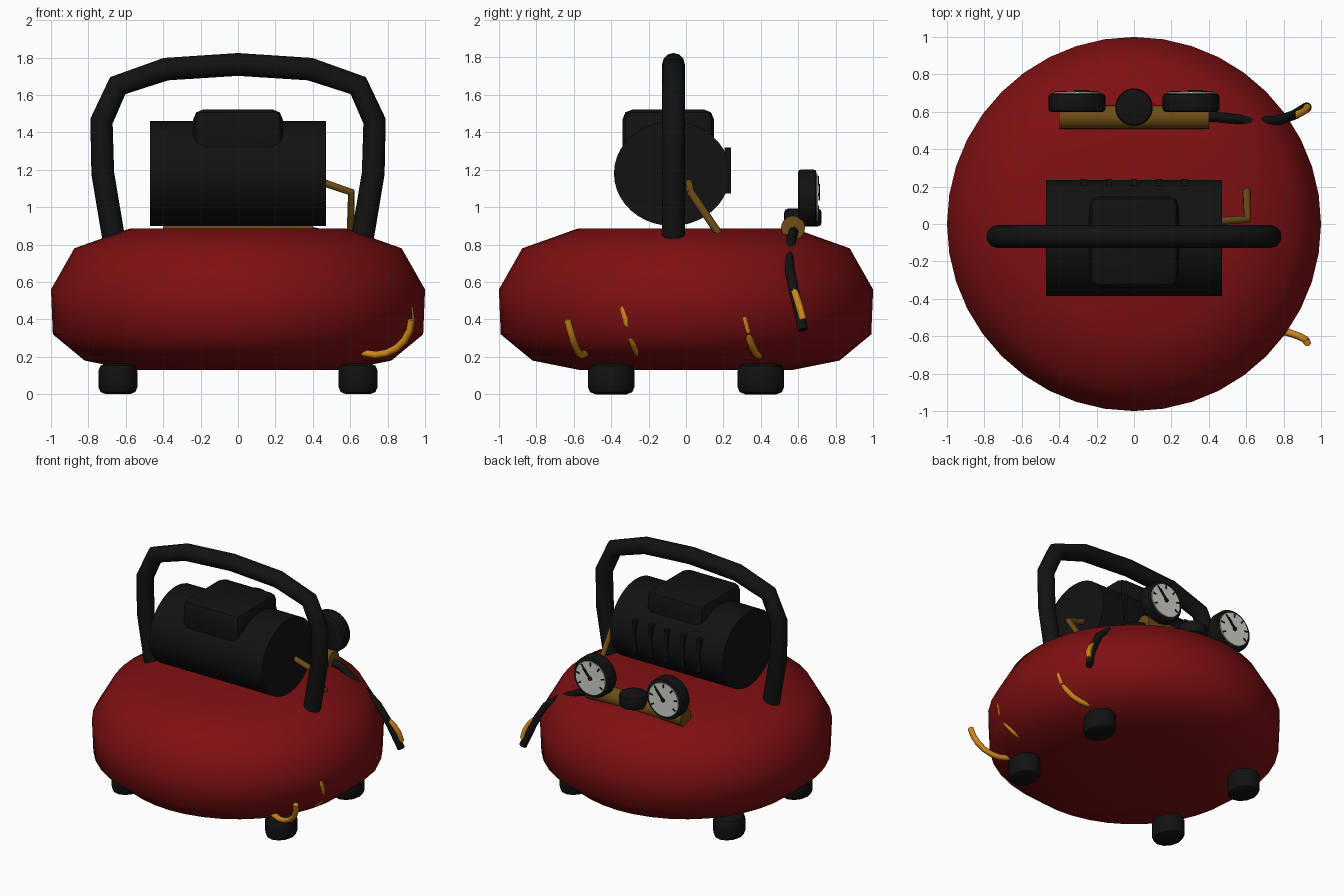
import bpy, bmesh, math
from mathutils import Matrix, Vector

if "Cube" in bpy.data.objects:
    bpy.data.objects.remove(bpy.data.objects["Cube"])


def material(name, rgb):
    m = bpy.data.materials.new(name)
    m.diffuse_color = (*rgb, 1)
    m.use_nodes = True
    m.node_tree.nodes["Principled BSDF"].inputs["Base Color"].default_value = m.diffuse_color
    return m


RED = material("tank red", (0.21, 0.005, 0.006))
BLACK = material("black", (0.006, 0.006, 0.006))
BRASS = material("brass", (0.16, 0.075, 0.008))
ORANGE = material("hose orange", (0.62, 0.24, 0.01))
WHITE = material("dial white", (0.62, 0.65, 0.58))


def finish(obj, mat, angle=40):
    obj.data.materials.clear()
    obj.data.materials.append(mat)
    bpy.ops.object.select_all(action='DESELECT')
    obj.select_set(True)
    bpy.context.view_layer.objects.active = obj
    bpy.ops.object.shade_smooth_by_angle(angle=math.radians(angle))
    return obj


def from_bmesh(name, bm, mat, bevel=0, angle=40):
    if bevel:
        edges = [e for e in bm.edges if e.calc_face_angle(0) > math.radians(50)]
        bmesh.ops.bevel(bm, geom=edges, offset=bevel, segments=2, profile=0.5, affect='EDGES')
    bmesh.ops.recalc_face_normals(bm, faces=bm.faces[:])
    me = bpy.data.meshes.new(name)
    bm.to_mesh(me)
    bm.free()
    obj = bpy.data.objects.new(name, me)
    bpy.context.collection.objects.link(obj)
    return finish(obj, mat, angle)


def box(name, centre, size, mat, bevel=0, turn=0):
    bm = bmesh.new()
    bmesh.ops.create_cube(bm, size=1)
    bmesh.ops.scale(bm, vec=size, verts=bm.verts)
    bmesh.ops.rotate(bm, matrix=Matrix.Rotation(turn, 3, 'Y'), verts=bm.verts)
    bmesh.ops.translate(bm, vec=centre, verts=bm.verts)
    return from_bmesh(name, bm, mat, bevel)


def cylinder(name, centre, radii, depth, axis, mat, bevel=0, sides=32):
    """radii are measured along the two axes across the cylinder, in x, y, z order"""
    bm = bmesh.new()
    bmesh.ops.create_cone(bm, cap_ends=True, segments=sides, radius1=1, radius2=1, depth=1)
    if axis != 'z':
        rot = Matrix.Rotation(math.pi / 2, 3, 'Y' if axis == 'x' else 'X')
        bmesh.ops.rotate(bm, matrix=rot, verts=bm.verts)
    a, b = radii
    scale = {'x': (depth, a, b), 'y': (a, depth, b), 'z': (a, b, depth)}[axis]
    bmesh.ops.scale(bm, vec=scale, verts=bm.verts)
    bmesh.ops.translate(bm, vec=centre, verts=bm.verts)
    return from_bmesh(name, bm, mat, bevel)


def tube(name, points, radius, mat, res=3):
    cu = bpy.data.curves.new(name, 'CURVE')
    cu.dimensions = '3D'
    cu.bevel_depth = radius
    cu.bevel_resolution = res
    cu.use_fill_caps = True
    sp = cu.splines.new('POLY')
    sp.points.add(len(points) - 1)
    for p, co in zip(sp.points, points):
        p.co = (*co, 1)
    obj = bpy.data.objects.new(name, cu)
    bpy.context.collection.objects.link(obj)
    bpy.ops.object.select_all(action='DESELECT')
    obj.select_set(True)
    bpy.context.view_layer.objects.active = obj
    bpy.ops.object.convert(target='MESH')
    return finish(bpy.context.view_layer.objects.active, mat, 50)


# Pancake tank, a turned profile
profile = [(0.57, 0.13), (0.82, 0.18), (0.99, 0.32), (1.0, 0.56), (0.875, 0.78), (0.58, 0.885)]
SIDES = 40
bm = bmesh.new()
rings = [[bm.verts.new((r * math.cos(2 * math.pi * i / SIDES), r * math.sin(2 * math.pi * i / SIDES), z))
          for i in range(SIDES)] for r, z in profile]
for low, high in zip(rings, rings[1:]):
    for i in range(SIDES):
        j = (i + 1) % SIDES
        bm.faces.new((low[i], low[j], high[j], high[i]))
bm.faces.new(rings[0][::-1])
bm.faces.new(rings[-1])
from_bmesh("tank", bm, RED, angle=60)

# Rubber feet
for sx in (-1, 1):
    for sy in (-1, 1):
        cylinder("foot", (sx * 0.642, sy * 0.4, 0.082), (0.105, 0.125), 0.164, 'z', BLACK, 0.04, 12)

# Motor, its top cover and rear cooling ribs
cylinder("motor", (0, -0.075, 1.18), (0.31, 0.28), 0.94, 'x', BLACK, 0, 40)
box("motor_cover", (0, -0.095, 1.39), (0.48, 0.49, 0.265), BLACK, 0.055)
for i in range(-2, 3):
    box("motor_rib", (i * 0.135, 0.222, 1.195), (0.03, 0.035, 0.245), BLACK)

# Carrying handle, mirrored half path
half = [(0.665, 0.835), (0.723, 1.18), (0.73, 1.46), (0.643, 1.65), (0.385, 1.738)]
path = half + [(0, 1.763)] + [(-x, z) for x, z in reversed(half)]
tube("handle", [(x, -0.067, z) for x, z in path], 0.061, BLACK, 4)

# Brass manifold, discharge pipe and regulator knob
cylinder("manifold", (0, 0.572, 0.89), (0.064, 0.064), 0.8, 'x', BRASS, 0, 20)
tube("discharge_pipe", [(0.44, 0.015, 1.137), (0.605, 0.025, 1.08), (0.602, 0.175, 0.86)], 0.021, BRASS)
cylinder("regulator_knob", (0, 0.625, 0.945), (0.1, 0.1), 0.095, 'z', BLACK, 0.02)

# Pressure gauges facing the back
for gx in (-0.305, 0.305):
    gz = 1.05
    cylinder("gauge_body", (gx, 0.648, gz), (0.152, 0.152), 0.1, 'y', BLACK, 0.018)
    cylinder("gauge_dial", (gx, 0.702, gz), (0.125, 0.125), 0.009, 'y', WHITE)
    for i in range(7):
        a = math.radians(-30 + 40 * i)
        box("gauge_tick", (gx + 0.104 * math.cos(a), 0.708, gz + 0.104 * math.sin(a)),
            (0.026, 0.006, 0.01), BLACK, turn=-a)
    a = math.radians(50)
    box("gauge_needle", (gx + 0.04 * math.cos(a), 0.712, gz + 0.04 * math.sin(a)),
        (0.1, 0.008, 0.014), BLACK, turn=-a)
    cylinder("needle_hub", (gx, 0.712, gz), (0.015, 0.015), 0.009, 'y', BLACK, 0, 12)

# Coiled hose, mostly sunk in the tank flank
TURNS, STEPS = 4, 20
coil = []
for i in range(TURNS * STEPS + 1):
    t = i / STEPS
    a = -2 * math.pi * t
    coil.append((0.735 + 0.192 * math.cos(a), -0.635 + 0.315 * t, 0.40 + 0.19 * math.sin(a)))
tube("coiled_hose", coil, 0.02, ORANGE, 2)

# Black hose lead from the manifold to the coil
tube("hose_lead", [(0.38, 0.575, 0.87), (0.47, 0.57, 0.855), (0.58, 0.555, 0.79), (0.68, 0.545, 0.74),
                   (0.78, 0.555, 0.66), (0.86, 0.585, 0.52), (0.925, 0.625, 0.345)], 0.027, BLACK)
